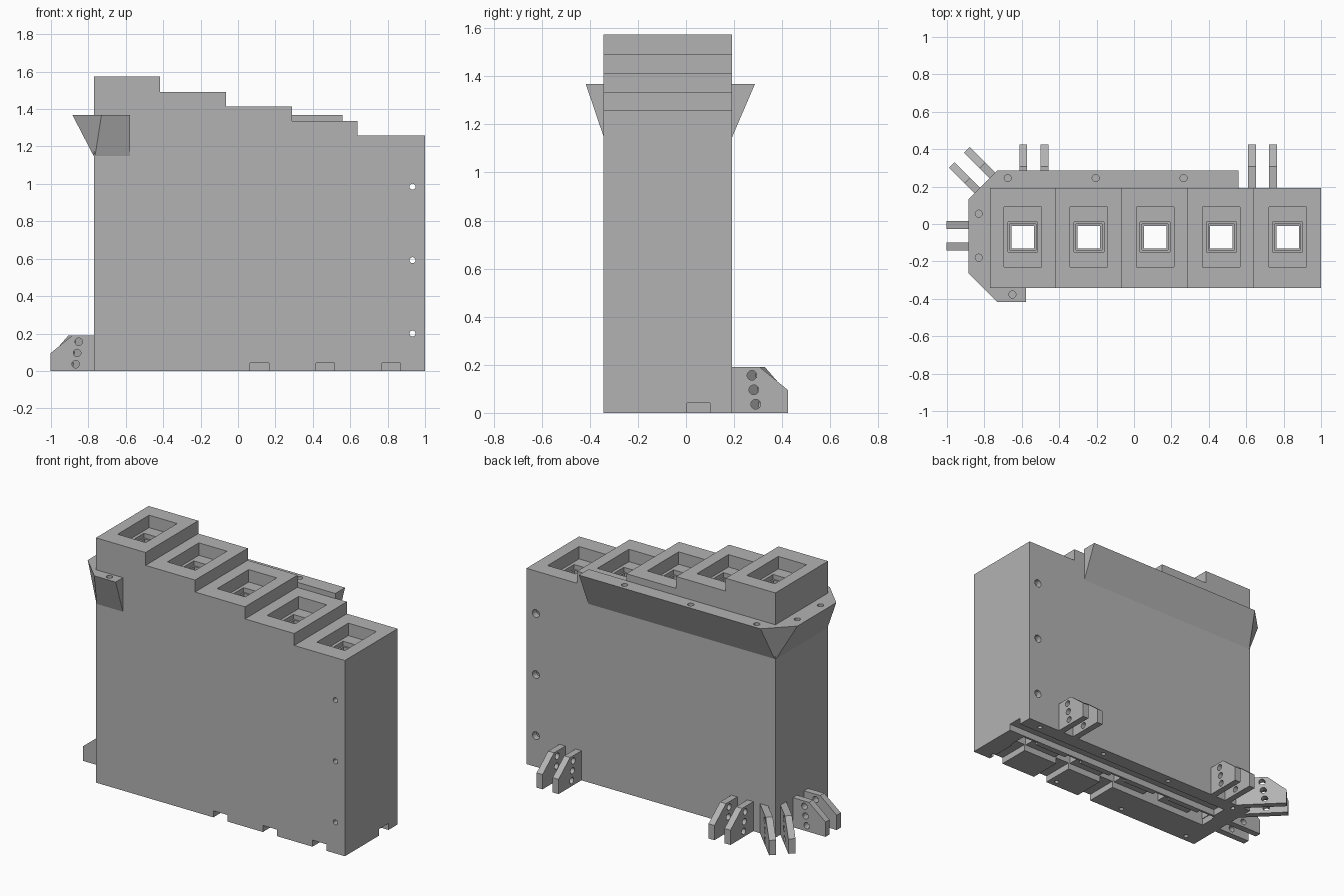
import bpy, bmesh, math
from mathutils import Matrix, Vector

cube = bpy.data.objects.get("Cube")
if cube:
    bpy.data.objects.remove(cube, do_unlink=True)

grey = bpy.data.materials.new("plain grey")
grey.use_nodes = True
grey.diffuse_color = (0.45, 0.45, 0.45, 1)
grey.node_tree.nodes["Principled BSDF"].inputs["Base Color"].default_value = grey.diffuse_color


def make(name, bm):
    bmesh.ops.recalc_face_normals(bm, faces=bm.faces)
    mesh = bpy.data.meshes.new(name)
    bm.to_mesh(mesh)
    bm.free()
    mesh.materials.append(grey)
    obj = bpy.data.objects.new(name, mesh)
    bpy.context.collection.objects.link(obj)
    return obj


def box(x0, x1, y0, y1, z0, z1):
    bm = bmesh.new()
    size = Matrix.Diagonal((x1 - x0, y1 - y0, z1 - z0, 1))
    middle = Matrix.Translation(((x0 + x1) / 2, (y0 + y1) / 2, (z0 + z1) / 2))
    bmesh.ops.create_cube(bm, size=1, matrix=middle @ size)
    return make("cutter", bm)


def rod(centre, radius, length, along_y=False):
    bm = bmesh.new()
    turn = Matrix.Rotation(math.pi / 2 if along_y else 0, 4, 'X')
    bmesh.ops.create_cone(bm, cap_ends=True, segments=20, radius1=radius, radius2=radius,
                          depth=length, matrix=Matrix.Translation(centre) @ turn)
    return make("cutter", bm)


def extrude_profile(name, points, y0, y1):
    bm = bmesh.new()
    face = bm.faces.new([bm.verts.new((x, y0, z)) for x, z in points])
    ext = bmesh.ops.extrude_face_region(bm, geom=[face])
    verts = [g for g in ext["geom"] if isinstance(g, bmesh.types.BMVert)]
    bmesh.ops.translate(bm, verts=verts, vec=(0, y1 - y0, 0))
    return make(name, bm)


def cut(obj, cutters):
    bpy.context.view_layer.objects.active = obj
    for c in cutters:
        mod = obj.modifiers.new("cut", 'BOOLEAN')
        mod.operation, mod.solver, mod.object = 'DIFFERENCE', 'EXACT', c
        bpy.ops.object.modifier_apply(modifier=mod.name)
        bpy.data.objects.remove(c, do_unlink=True)


# Stepped main body
X0, X1, Y0, Y1 = -0.77, 1.0, -0.343, 0.192
edges = [X0, -0.417, -0.065, 0.29, 0.64, X1]
tops = [1.573, 1.49, 1.413, 1.335, 1.258]
outline = [(X1, 0), (X0, 0)]
for i, z in enumerate(tops):
    outline += [(edges[i], z), (edges[i + 1], z)]
body = extrude_profile("stepped_body", outline, Y0, Y1)

# Stepped square wells that run through the body
cuts = []
for i, z in enumerate(tops):
    x, y = -0.595 + i * 0.354, -0.07
    for hx, hy, bottom in ((0.1, 0.16, z - 0.08), (0.08, 0.08, z - 0.11),
                           (0.07, 0.07, z - 0.14), (0.06, 0.06, -0.1)):
        cuts.append(box(x - hx, x + hx, y - hy, y + hy, bottom, z + 0.1))

# Channels and front notches underneath
cuts.append(box(-0.64, 1.1, 0.004, 0.1, -0.1, 0.042))
cuts.append(box(-0.66, 0.88, -0.13, -0.035, -0.1, 0.042))
for x in (0.065, 0.417, 0.77):
    cuts.append(box(x, x + 0.1, Y0 - 0.1, -0.12, -0.1, 0.042))

# Screw holes underneath and cross holes at the end
for x in (0.88, 0.37, -0.15, -0.67):
    for y in (0.148, -0.3):
        cuts.append(rod((x, y, 0), 0.014, 0.12))
for z in (0.2, 0.592, 0.985):
    cuts.append(rod((0.933, 0, z), 0.016, 2, True))
    cuts.append(rod((0.933, Y1, z), 0.025, 0.08, True))
cut(body, cuts)

# Sloped collar wrapping the back, one end and a short part of the front
outer = [(0.56, 0.287), (-0.73, 0.287), (-0.885, 0.132),
         (-0.885, -0.262), (-0.73, -0.417), (-0.578, -0.417)]
e = 0.004
inner = [(0.56, Y1 - e), (X0 + e, Y1 - e), (X0 + e, Y1 - e),
         (X0 + e, Y0 + e), (X0 + e, Y0 + e), (-0.578, Y0 + e)]
bm = bmesh.new()
rings = [[bm.verts.new((*o, 1.368)), bm.verts.new((*n, 1.368)), bm.verts.new((*n, 1.138))]
         for o, n in zip(outer, inner)]
for a, b in zip(rings, rings[1:]):
    for j in range(3):
        k = (j + 1) % 3
        if a[j].co != b[j].co or a[k].co != b[k].co:
            bm.faces.new((a[j], b[j], b[k], a[k]))
bm.faces.new(rings[0])
bm.faces.new(rings[-1])
bmesh.ops.remove_doubles(bm, verts=bm.verts, dist=0.0005)
collar = make("sloped_collar", bm)
spots = [(-0.675, 0.245), (-0.205, 0.245), (0.265, 0.245),
         (-0.83, 0.055), (-0.83, -0.18), (-0.65, -0.377)]
cut(collar, [rod((x, y, 1.368), 0.019, 0.1) for x, y in spots])


# Pairs of drilled lugs around the foot
def lug_pair(name, x, y, angle, root):
    for side, offset in (("a", -0.057), ("b", 0.057)):
        shape = [(-root, 0), (0.232, 0), (0.232, 0.095), (0.115, 0.19), (-root, 0.19)]
        lug = extrude_profile(f"{name}_{side}", shape, offset - 0.021, offset + 0.021)
        cut(lug, [rod((0.098 - 0.008 * i, offset, 0.036 + 0.06 * i), 0.02, 0.2, True)
                  for i in range(3)])
        lug.data.transform(Matrix.Translation(Vector((x, y, 0)))
                           @ Matrix.Rotation(math.radians(angle), 4, 'Z'))


lug_pair("back_left_lug", 0.687, Y1, 90, 0.01)
lug_pair("back_right_lug", -0.535, Y1, 90, 0.01)
lug_pair("corner_lug", X0, Y1, 135, 0.09)
lug_pair("side_lug", X0, -0.063, 180, 0.01)
